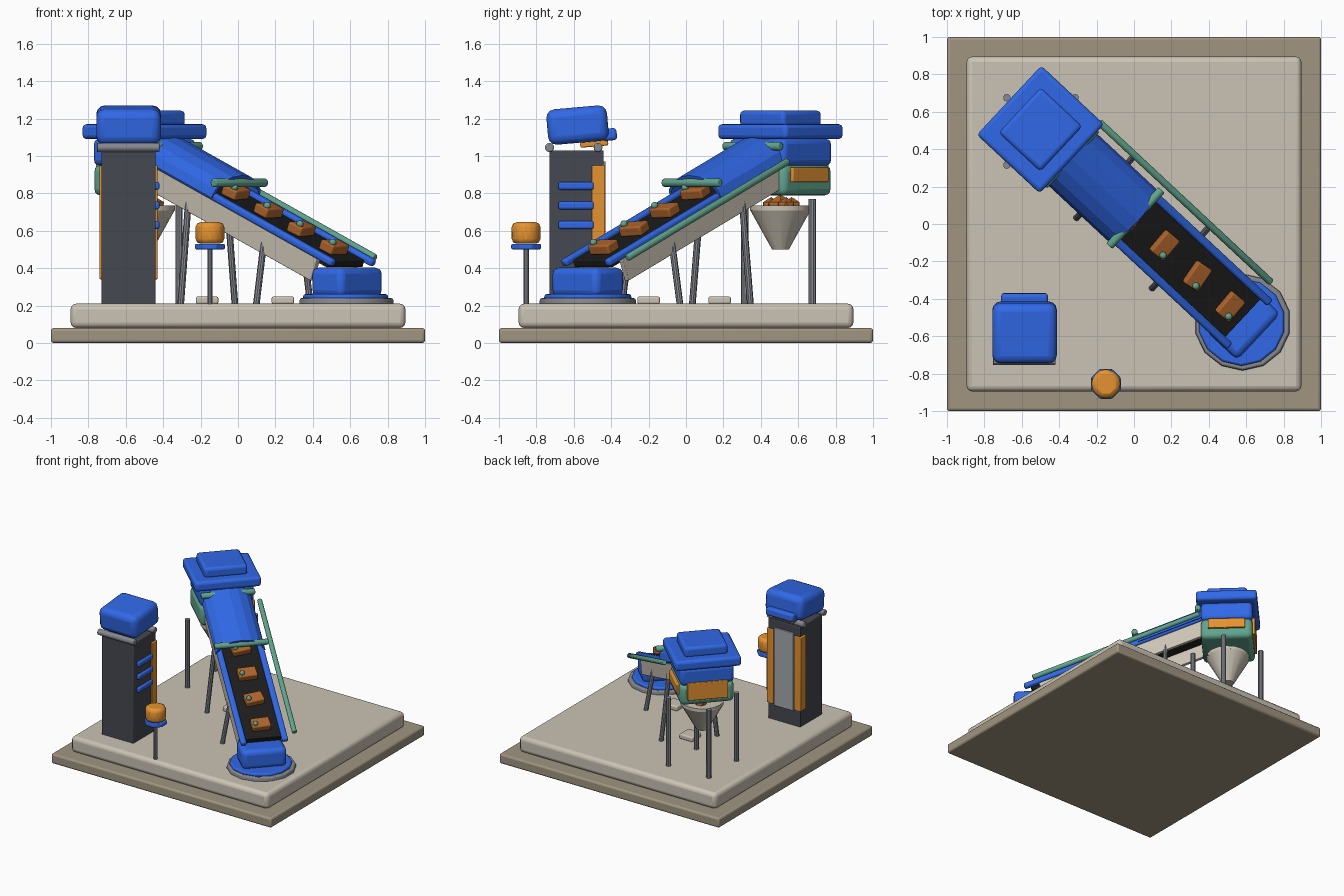
import bpy, bmesh
from math import radians, cos, sin, pi
from mathutils import Matrix, Vector

if "Cube" in bpy.data.objects:
    bpy.data.objects.remove(bpy.data.objects["Cube"])

COL = {"blue": (.03, .14, .8), "cream": (.6, .55, .46), "tan": (.35, .3, .22),
       "orange": (.78, .29, .03), "brown": (.43, .13, .025), "teal": (.12, .37, .27),
       "dark": (.06, .065, .08), "black": (.012, .012, .012), "steel": (.24, .25, .28),
       "pale": (.38, .4, .43)}
MATS = {}
for key, rgb in COL.items():
    MATS[key] = bpy.data.materials.new(key)
    MATS[key].diffuse_color = (*rgb, 1)


def finish(name, bm, col, M=None, bevel=0, segs=3):
    me = bpy.data.meshes.new(name)
    bmesh.ops.recalc_face_normals(bm, faces=bm.faces)
    for f in bm.faces:
        f.smooth = True
    bm.to_mesh(me)
    bm.free()
    me.materials.append(MATS[col])
    me.set_sharp_from_angle(angle=radians(28))
    ob = bpy.data.objects.new(name, me)
    bpy.context.collection.objects.link(ob)
    if M is not None:
        ob.matrix_world = M
    if bevel:
        b = ob.modifiers.new("bevel", 'BEVEL')
        b.width, b.segments, b.limit_method = bevel, segs, 'ANGLE'
    return ob


def box(name, c, size, col, bevel=.008, M=Matrix(), rot=None, segs=3):
    bm = bmesh.new()
    bmesh.ops.create_cube(bm, size=1)
    bmesh.ops.scale(bm, vec=size, verts=bm.verts)
    return finish(name, bm, col, M @ Matrix.Translation(c) @ (rot or Matrix()), bevel, segs)


def cone(name, c, r1, r2, h, col, n=12, bevel=0, turn=0):
    bm = bmesh.new()
    bmesh.ops.create_cone(bm, cap_ends=True, segments=n, radius1=r1, radius2=r2, depth=h)
    return finish(name, bm, col, Matrix.Translation(c) @ Matrix.Rotation(turn, 4, 'Z'), bevel, 2)


def rod(name, a, b, r, col, M=Matrix(), n=10, bevel=0):
    a, b = M @ Vector(a), M @ Vector(b)
    d = b - a
    bm = bmesh.new()
    bmesh.ops.create_cone(bm, cap_ends=True, segments=n, radius1=r, radius2=r, depth=d.length)
    R = d.to_track_quat('Z', 'Y').to_matrix().to_4x4()
    return finish(name, bm, col, Matrix.Translation((a + b) / 2) @ R, bevel, 2)


def ball(name, c, r, col, M=Matrix(), sub=2):
    bm = bmesh.new()
    bmesh.ops.create_icosphere(bm, subdivisions=sub, radius=r)
    return finish(name, bm, col, M @ Matrix.Translation(c))


# Frames: H = plan frame at the head, C = sloping belt frame (x runs downhill)
RZ = Matrix.Rotation(radians(-43), 4, 'Z')
H = Matrix.Translation((-.5, .505, 0)) @ RZ
C = Matrix.Translation((-.5, .505, 1.049)) @ RZ @ Matrix.Rotation(radians(22.3), 4, 'Y')

# Plinth and deck
box("plinth", (0, 0, .04), (2, 2, .08), "tan", .015)
box("deck", (0, 0, .145), (1.79, 1.79, .13), "cream", .03)

# Conveyor bed, side skirts and edge rails
box("belt", (.85, 0, -.02), (1.5, .28, .04), "black", .005, C)
for s in (-1, 1):
    box("side_skirt", (.84, s * .155, -.08), (1.4, .03, .125), "cream", .004, C)
    box("edge_rail", (.87, s * .158, .004), (1.56, .045, .04), "blue", .014, C)

# Packages with signal beads
for i, x in enumerate((.71, .968, 1.227, 1.486)):
    box("package", (x, 0, .03), (.095, .14, .055), "brown", .01, C,
        Matrix.Rotation(radians(9 - 6 * (i % 2)), 4, 'Z'))
    ball("bead", (x + .02, -.045, .065), .02, "teal", C)

# Faceted hood over the upper belt
bm = bmesh.new()
N = 8
rings = []
for x in (.12, .72):
    ring = [bm.verts.new((x, w * cos(pi * i / N), z * sin(pi * i / N)))
            for w, z, seq in ((.19, .13, range(N + 1)), (.172, .114, range(N, -1, -1))) for i in seq]
    rings.append(ring)
n = len(rings[0])
for i in range(n):
    j = (i + 1) % n
    bm.faces.new((rings[0][i], rings[0][j], rings[1][j], rings[1][i]))
for r in rings:
    for i in range(N):
        bm.faces.new((r[i], r[i + 1], r[n - 2 - i], r[n - 1 - i]))
hood = finish("hood", bm, "blue", C)
for f in hood.data.polygons:
    f.use_smooth = False

# Hood cross bars and side handrail
for x in (.2, .715):
    rod("hood_bar", (x, -.205, .085), (x, .205, .085), .024, "teal", C, 10, .008)
rod("handrail", (.22, .243, .005), (1.575, .243, .005), .02, "teal", C, 10, .006)

# Head housing
box("head_collar", (0, 0, .87), (.39, .41, .165), "teal", .035, H)
box("head_box", (0, 0, 1.02), (.39, .41, .145), "blue", .03, H)
box("head_lid", (0, 0, 1.13), (.46, .505, .08), "blue", .022, H)
box("head_cap", (0, 0, 1.2), (.305, .33, .085), "blue", .022, H)
box("rear_panel", (-.2, 0, .905), (.025, .31, .14), "orange", .006, H)
box("side_panel", (0, .21, .9), (.28, .025, .08), "orange", .006, H)

# Funnel and ore lumps
cone("funnel", (-.5, .505, .605), .045, .162, .21, "cream", 16)
cone("funnel_rim", (-.5, .505, .722), .162, .162, .025, "cream", 16)
for dx, dy, dz, r in ((0, 0, .72, .075), (.06, .03, .73, .05), (-.05, -.05, .73, .05), (-.03, .06, .73, .05)):
    ball("ore_lump", (-.5 + dx, .505 + dy, dz), r, "brown", sub=1)

# Head legs, splayed belt legs and foot blocks
for x in (-.68, -.315):
    for y in (.315, .675):
        rod("head_leg", (x, y, .2), (x, y, .77), .02, "steel")
for s in (.463, 1.015):
    for t in (-1, 1):
        rod("belt_leg", (s, t * .213, .2), (s, t * .15, .97 - .41 * s), .018, "steel", H)
for x, y in ((-.165, .18), (.24, -.2)):
    box("foot_block", (x, y, .228), (.12, .12, .04), "cream", .01)

# Tail turntable
cone("tail_ring", (.58, -.525, .222), .26, .255, .035, "steel", 14, .008)
cone("tail_disc", (.575, -.525, .248), .235, .23, .025, "blue", 14, .008)
box("tail_box", (1.495, -.015, .325), (.23, .34, .155), "blue", .035, H)

# Control tower body
box("tower_body", (-.585, -.585, .615), (.29, .29, .83), "dark", .006)
box("tower_panel", (-.585, -.438, .65), (.18, .016, .64), "pale", .004)
for s in (-1, 1):
    box("tower_strip", (-.585 + s * .125, -.467, .645), (.06, .07, .61), "orange", .006)
for z in (.63, .735, .84):
    box("tower_vent", (-.44, -.588, z), (.04, .19, .042), "blue", .012)
for y in (-.73, -.47):
    rod("tower_bar", (-.755, y, 1.045), (-.42, y, 1.045), .024, "steel", n=12, bevel=.005)

# Tilted tower cap, visor and lamp
T = Matrix.Translation((-.585, -.58, 1.165)) @ Matrix.Rotation(radians(5), 4, 'X')
box("tower_cap", (0, 0, 0), (.345, .325, .19), "blue", .045, T)
box("tower_visor", (0, .165, -.065), (.25, .08, .065), "blue", .018, T)
box("tower_lamp", (0, .08, -.105), (.2, .15, .035), "orange", .008, T)

# Beacon post
rod("beacon_post", (-.15, -.855, .2), (-.15, -.855, .51), .015, "steel")
cone("beacon_tray", (-.15, -.855, .515), .086, .086, .028, "blue", 8, .006, pi / 8)
cone("beacon_drum", (-.15, -.855, .588), .083, .083, .115, "orange", 8, .026, pi / 8)

for m in bpy.data.materials:
    if m.users and not m.is_grease_pencil:
        m.use_nodes = True
        m.node_tree.nodes["Principled BSDF"].inputs["Base Color"].default_value = m.diffuse_color
